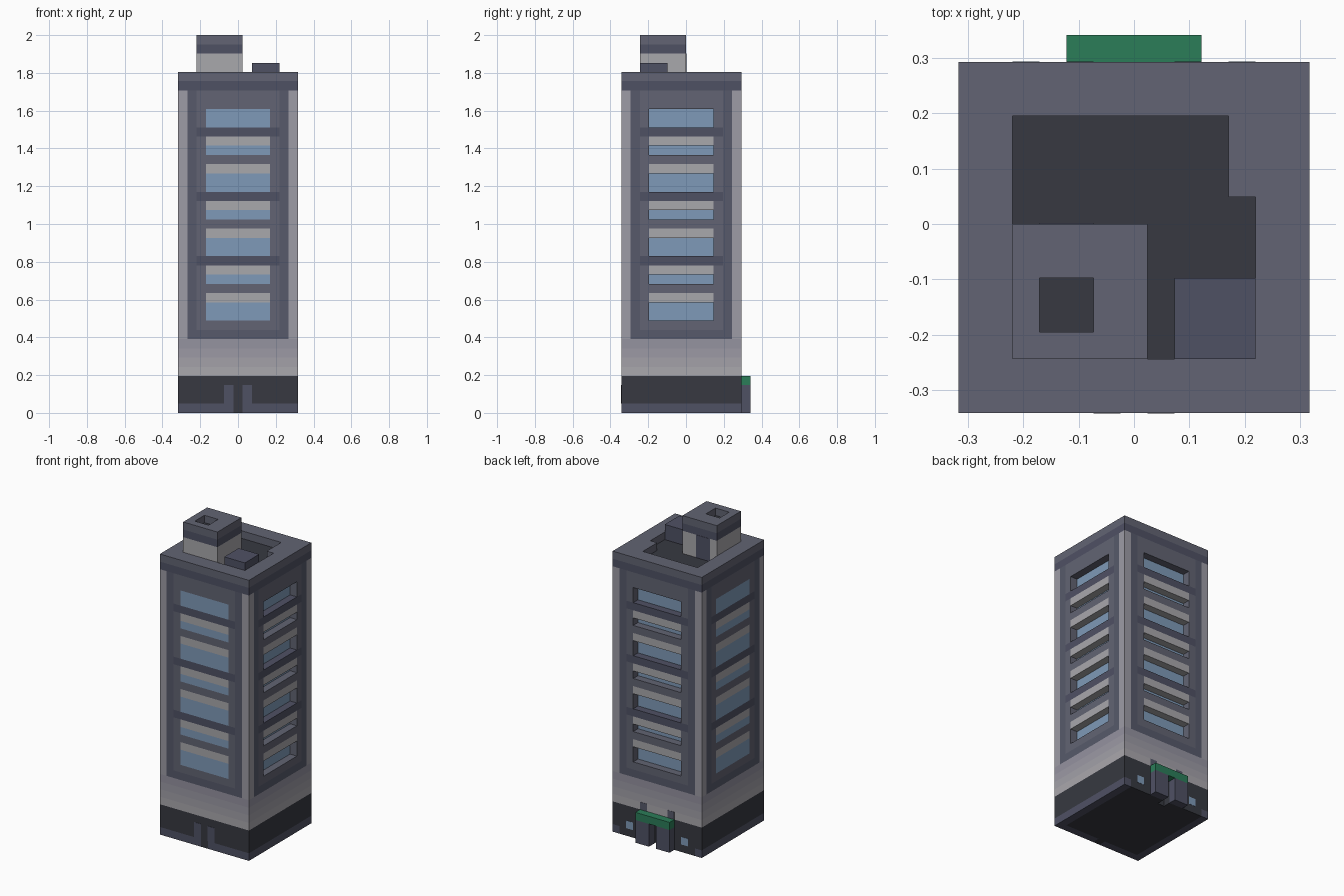
import bpy

if "Cube" in bpy.data.objects:
    bpy.data.objects.remove(bpy.data.objects["Cube"])

V = 2 / 41          # one block; the whole tower sits on this grid
N = 13              # blocks along each side of the tower
E = 0.03            # how far small flush details stand proud


def linear(c):
    return c / 12.92 if c <= 0.04045 else ((c + 0.055) / 1.055) ** 2.4


def colour(name, hexa):
    m = bpy.data.materials.new(name)
    rgb = [linear(int(hexa[i:i + 2], 16) / 255) for i in (0, 2, 4)]
    m.diffuse_color = (*rgb, 1)
    m.use_nodes = True
    m.node_tree.nodes["Principled BSDF"].inputs["Base Color"].default_value = m.diffuse_color
    return m


LIGHT = colour("light_stone", "A9A8AC")
POST = colour("post_stone", "9E9CA6")
SLATE = colour("slate", "626473")
DARK_SLATE = colour("dark_slate", "4F5164")
TRIM = colour("trim", "575A6B")
CHARCOAL = colour("charcoal", "373941")
GLASS = colour("glass", "7F9AB8")
GREEN = colour("green", "2B7D59")
BANDS = [colour("band_%d" % i, h) for i, h in
         enumerate(("AAA8AD", "A3A1A9", "9C9AA5", "9593A0"))]


def part(name, mat, boxes):
    """One object made of boxes (x0, x1, y0, y1, z0, z1) in block units."""
    verts, faces = [], []
    for x0, x1, y0, y1, z0, z1 in boxes:
        b = len(verts)
        verts += [((x - 6.5) * V, (y - 7) * V, z * V)
                  for z in (z0, z1) for x, y in ((x0, y0), (x1, y0), (x1, y1), (x0, y1))]
        faces += [[b + i for i in f] for f in
                  ((3, 2, 1, 0), (4, 5, 6, 7), (0, 1, 5, 4),
                   (1, 2, 6, 5), (2, 3, 7, 6), (3, 0, 4, 7))]
    me = bpy.data.meshes.new(name)
    me.from_pydata(verts, [], faces)
    me.materials.append(mat)
    ob = bpy.data.objects.new(name, me)
    bpy.context.collection.objects.link(ob)
    return ob


def on_side(side, u0, u1, z0, z1):
    """A one-block-deep panel on a side of the tower."""
    return {"front": (u0, u1, 0, 1, z0, z1),
            "right": (N - 1, N, u0, u1, z0, z1),
            "back": (N - u1, N - u0, N - 1, N, z0, z1),
            "left": (0, 1, N - u1, N - u0, z0, z1)}[side]


def ring(a, b, z0, z1):
    """Square ring from inset a to inset b."""
    return [(a, N - a, a, b, z0, z1), (a, N - a, N - b, N - a, z0, z1),
            (a, b, b, N - b, z0, z1), (N - b, N - a, b, N - b, z0, z1)]


# Ground floor, with a doorway notch in the back wall
part("ground_floor", CHARCOAL, [
    (0, 13, 0, 12, 1, 4), (0, 6, 12, 13, 1, 4), (7, 13, 12, 13, 1, 4),
    (6, 7, 12, 13, 3, 4), (1, 12, 1, 12, 0, 1),
    (6, 7, 0, 1, 0, 1), (1, 6, 12, 13, 0, 1), (7, 12, 12, 13, 0, 1)])
part("plinth", DARK_SLATE, [
    (0, 6, 0, 1, 0, 1), (7, 13, 0, 1, 0, 1),
    (0, 1, 1, 13, 0, 1), (12, 13, 1, 13, 0, 1)])
part("front_door_posts", DARK_SLATE, [(5, 6, -E, 1, 1, 3), (7, 8, -E, 1, 1, 3)])

# Back entrance
part("entrance_posts", DARK_SLATE, [(4, 6, 13, 14, 0, 3), (7, 9, 13, 14, 0, 3)])
part("awning", GREEN, [(4, 9, 13, 14, 3, 4)])
part("awning_brackets", TRIM, [(4, 5, 12, 13 + E, 4, 5), (8, 9, 12, 13 + E, 4, 5)])
part("small_back_windows", GLASS, [(2, 3, 12, 13 + E, 1, 2), (10, 11, 12, 13 + E, 1, 2)])

# Stone band above the ground floor, and corner posts
for i, mat in enumerate(BANDS):
    part("stone_band_%d" % (i + 1), mat, [(0, N, 0, N, 4 + i, 5 + i)])
part("corner_posts", POST, [(x, x + 1, y, y + 1, 8, 35) for x in (0, 12) for y in (0, 12)])

# Inner core: its glass surface shows through the recessed windows
part("glass_core", GLASS, [(1, 12, 1, 12, 8, 35)])

# Four facades; front and left windows are flush, right and back are recessed
for side in ("front", "right", "back", "left"):
    frame = [(1, 2, 8, 35), (11, 12, 8, 35), (2, 11, 8, 9)]
    wall = [(2, 11, 9, 10), (2, 11, 33, 35)]
    glass, spandrels, bars = [(3, 10, 31, 33)], [], []
    for b in (10, 17, 24):
        wall += [(2, 3, b, b + 6), (10, 11, b, b + 6), (3, 10, b + 3, b + 4)]
        glass += [(3, 10, b, b + 2), (3, 10, b + 4, b + 5)]
        spandrels += [(3, 10, b + 2, b + 3), (3, 10, b + 5, b + 6)]
        bars.append((2, 11, b + 6, b + 7))
    wall += [(2, 3, 31, 33), (10, 11, 31, 33)]
    pieces = [("frame", TRIM, frame), ("wall", SLATE, wall),
              ("spandrels", LIGHT, spandrels), ("bars", DARK_SLATE, bars)]
    if side in ("front", "left"):
        pieces.append(("windows", GLASS, glass))
    for label, mat, rects in pieces:
        part(side + "_" + label, mat, [on_side(side, *r) for r in rects])

# Roof edge, deck and parapet
part("cornice", DARK_SLATE, ring(0, 2, 35, 36))
part("roof_deck", CHARCOAL, [(2, 11, 2, 11, 35, 36)])
part("parapet", SLATE, ring(0, 2, 36, 37) + [(10, 11, 8, 11, 36, 37)])
part("roof_unit", DARK_SLATE, [(8, 11, 2, 5, 36, 38)])

# Rooftop stair house with a square shaft in its top
part("stair_house", LIGHT, [(2, 7, 2, 7, 36, 39)])
part("stair_house_door", DARK_SLATE, [(3, 5, 6, 7 + E, 36, 39)])
part("stair_house_band", DARK_SLATE, [(2, 7, 2, 7, 39, 40)])
part("shaft_floor", CHARCOAL, [(3, 5, 3, 5, 39.5, 40 + E)])
part("stair_house_top", SLATE, [(2, 3, 2, 7, 40, 41), (5, 7, 2, 7, 40, 41),
                                (3, 5, 2, 3, 40, 41), (3, 5, 5, 7, 40, 41)])
